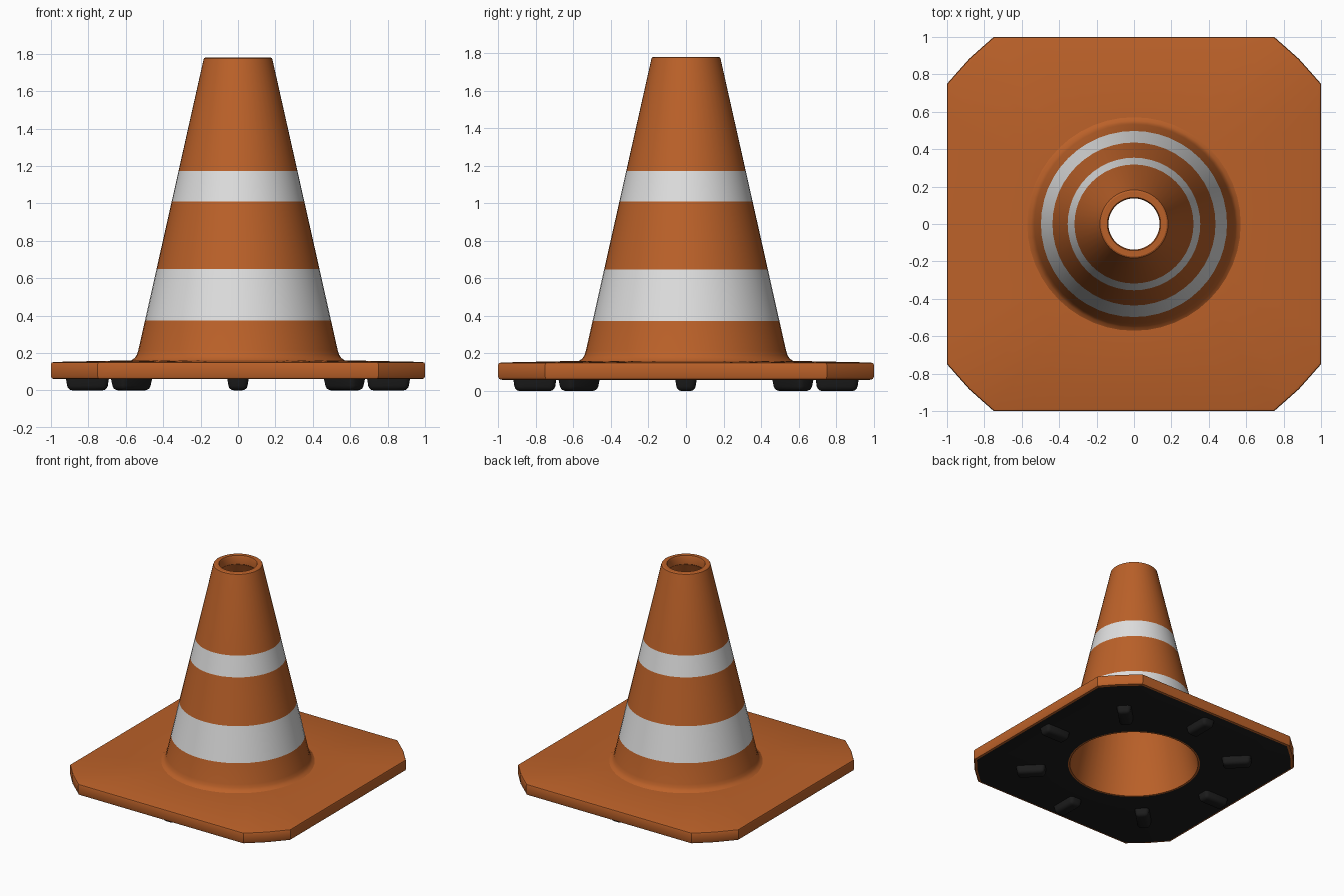
import bpy, bmesh, math
from mathutils import Matrix

cube = bpy.data.objects.get("Cube")
if cube:
    bpy.data.objects.remove(cube, do_unlink=True)

SEG = 48


def material(name, r, g, b):
    m = bpy.data.materials.new(name)
    m.use_nodes = True
    m.diffuse_color = (r, g, b, 1)
    bsdf = m.node_tree.nodes["Principled BSDF"]
    bsdf.inputs["Base Color"].default_value = (r, g, b, 1)
    bsdf.inputs["Roughness"].default_value = 0.6
    return m


orange = material("orange plastic", 0.5, 0.12, 0.022)
white = material("reflective white", 0.74, 0.74, 0.74)
black = material("black rubber", 0.012, 0.012, 0.012)


def finish(name, bm, mats, angle=30):
    bmesh.ops.recalc_face_normals(bm, faces=bm.faces)
    me = bpy.data.meshes.new(name)
    bm.to_mesh(me)
    bm.free()
    for m in mats:
        me.materials.append(m)
    me.shade_smooth()
    me.set_sharp_from_angle(angle=math.radians(angle))
    ob = bpy.data.objects.new(name, me)
    bpy.context.collection.objects.link(ob)
    return ob


def circle(r, z):
    steps = [2 * math.pi * i / SEG for i in range(SEG)]
    return [(r * math.cos(a), r * math.sin(a), z) for a in steps]


def slab_outline(size, z):
    # square with clipped, very slightly bowed corners
    pts = []
    for i in range(SEG):
        a = 2 * math.pi * i / SEG
        near = i % 12
        if near in (5, 7):  # snap to the exact clip corners
            off = math.atan(0.75)
            a = (i // 12) * math.pi / 2 + (off if near == 5 else math.pi / 2 - off)
        c, s = abs(math.cos(a)), abs(math.sin(a))
        clip = 1.765 if near == 6 else 1.75
        r = size * min(1 / max(c, s), clip / (c + s))
        pts.append((r * math.cos(a), r * math.sin(a), z))
    return pts


def loft(rings, closed):
    bm = bmesh.new()
    loops = [[bm.verts.new(p) for p in ring] for ring in rings]
    pairs = list(zip(loops, loops[1:]))
    if closed:
        pairs.append((loops[-1], loops[0]))
    for lo, hi in pairs:
        for i in range(SEG):
            j = (i + 1) % SEG
            bm.faces.new((lo[i], lo[j], hi[j], hi[i]))
    return bm


# Hollow cone: inner wall, lip, outer wall with stripe rows, flared foot
STRIPES = ((0.373, 0.648), (1.01, 1.172))


def wall(z):
    return 0.185 + (1.765 - z) * 0.2245


profile = [(0.5, 0.06), (0.152, 1.69), (0.137, 1.71), (0.137, 1.765),
           (0.143, 1.78), (0.174, 1.78), (0.182, 1.775), (0.185, 1.765)]
profile += [(wall(z), z) for z in (1.172, 1.01, 0.648, 0.373, 0.215)]
profile += [(0.541, 0.19), (0.553, 0.172), (0.572, 0.16), (0.515, 0.1), (0.515, 0.06)]
bm = loft([circle(r, z) for r, z in profile], True)
for f in bm.faces:
    c = f.calc_center_median()
    outside = math.hypot(c.x, c.y) > wall(c.z) - 0.02
    if outside and any(a < c.z < b for a, b in STRIPES):
        f.material_index = 1
finish("cone_body", bm, [orange, white])

# Base slab with bevelled rim and gently domed top; underside is rubber
bm = loft([circle(0.515, 0.06), slab_outline(0.98, 0.06), slab_outline(0.995, 0.064),
           slab_outline(1.0, 0.075), slab_outline(1.0, 0.14), slab_outline(0.997, 0.148),
           slab_outline(0.985, 0.152), circle(0.56, 0.161)], False)
for f in bm.faces:
    if f.calc_center_median().z < 0.061:
        f.material_index = 1
base = finish("base_slab", bm, [orange, black])

# Eight rubber feet, set radially
for n in range(8):
    bm = bmesh.new()
    bmesh.ops.create_cube(bm, size=1)
    for v in bm.verts:
        taper = 0.02 if v.co.z < 0 else 0
        v.co.x *= 0.23 - taper
        v.co.y *= 0.115 - taper
        v.co.z = 0.065 if v.co.z > 0 else 0
    edges = [e for e in bm.edges if min(v.co.z for v in e.verts) < 0.01]
    bmesh.ops.bevel(bm, geom=edges, offset=0.025, segments=3, profile=0.5, affect='EDGES')
    bm.transform(Matrix.Rotation(n * math.pi / 4, 4, 'Z') @ Matrix.Translation((0.805, 0, 0)))
    finish(f"rubber_foot_{n + 1}", bm, [black], 40)
